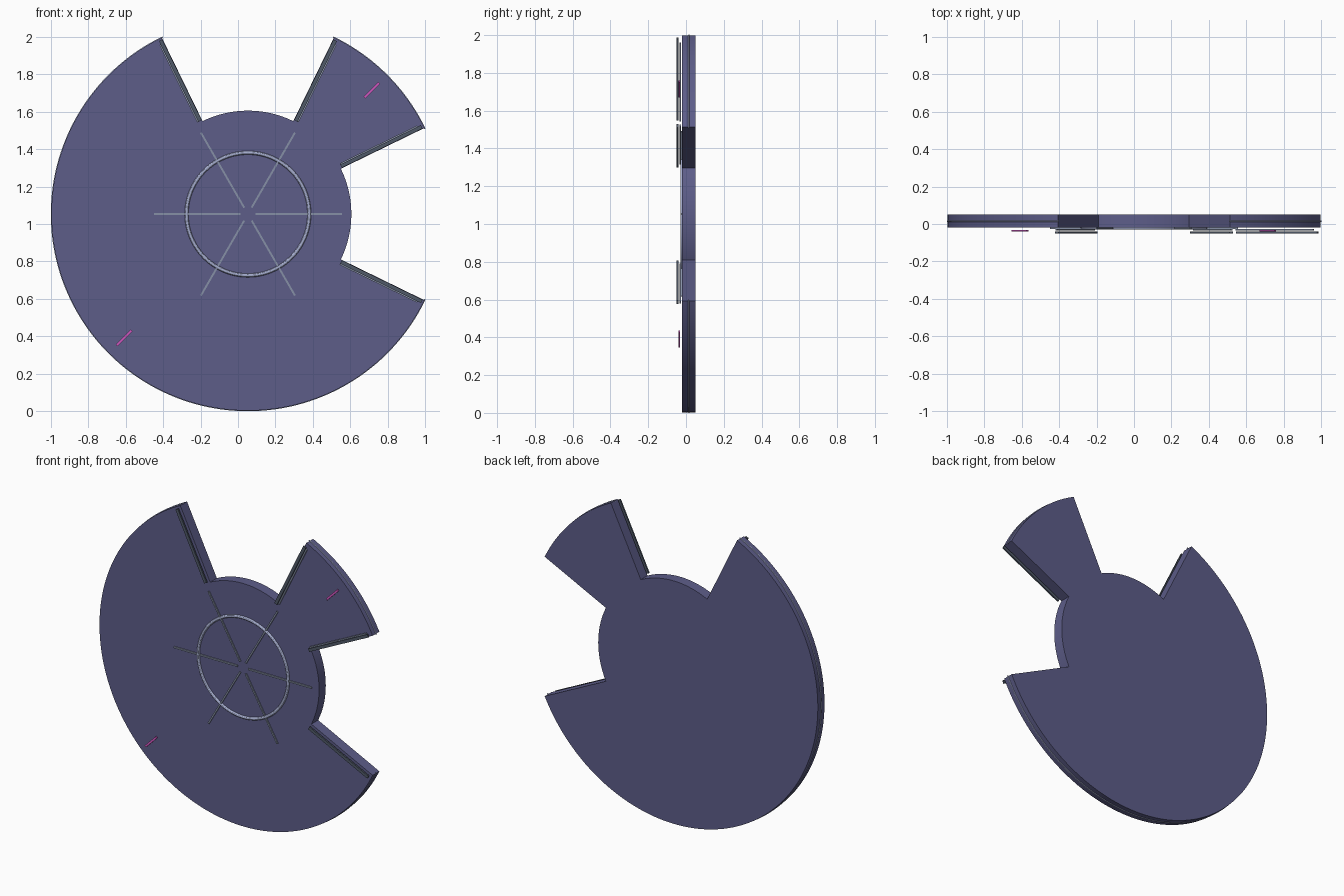
import bpy, bmesh
from math import sin, cos, radians, pi

if "Cube" in bpy.data.objects:
    bpy.data.objects.remove(bpy.data.objects["Cube"])

R, HUB = 1.0505, 0.553          # outer and hub radius
CX, CZ = 0.053, 1.053           # wheel centre
Y0, Y1 = -0.02, 0.05            # front and back of the plate


def material(name, rgb):
    m = bpy.data.materials.new(name)
    m.diffuse_color = (*rgb, 1)
    m.use_nodes = True
    m.node_tree.nodes["Principled BSDF"].inputs["Base Color"].default_value = m.diffuse_color
    return m


BODY = material("indigo", (0.11, 0.11, 0.25))
DARK = material("dark_slate", (0.08, 0.10, 0.14))
STEEL = material("steel", (0.24, 0.28, 0.38))
PALE = material("pale_blue", (0.38, 0.42, 0.62))
PINK = material("magenta", (0.65, 0.10, 0.55))


def polar(r, deg, side=0.0):
    a = radians(deg)
    return (CX + r * cos(a) - side * sin(a), CZ + r * sin(a) + side * cos(a))


def arc(r, a0, a1, n):
    return [polar(r, a0 + (a1 - a0) * i / n) for i in range(n + 1)]


def finish(obj, mat):
    obj.data.materials.clear()
    obj.data.materials.append(mat)
    bpy.ops.object.select_all(action='DESELECT')
    obj.select_set(True)
    bpy.context.view_layer.objects.active = obj
    bpy.ops.object.shade_smooth_by_angle(angle=radians(30))


def slab(name, pts, y0, y1, mat):
    """Extrude an x-z outline from y0 to y1."""
    bm = bmesh.new()
    face = bm.faces.new([bm.verts.new((x, y0, z)) for x, z in pts])
    ext = bmesh.ops.extrude_face_region(bm, geom=[face])
    moved = [v for v in ext['geom'] if isinstance(v, bmesh.types.BMVert)]
    bmesh.ops.translate(bm, verts=moved, vec=(0, y1 - y0, 0))
    bmesh.ops.recalc_face_normals(bm, faces=bm.faces)
    me = bpy.data.meshes.new(name)
    bm.to_mesh(me)
    bm.free()
    obj = bpy.data.objects.new(name, me)
    bpy.context.collection.objects.link(obj)
    finish(obj, mat)


def bar(name, r0, r1, deg, side, width, y, depth, mat):
    """Radial bar, shifted sideways from its radius by side."""
    h = width / 2
    pts = [polar(r0, deg, side - h), polar(r1, deg, side - h),
           polar(r1, deg, side + h), polar(r0, deg, side + h)]
    slab(name, pts, y - depth / 2, y + depth / 2, mat)


# hub disc
slab("hub", arc(HUB, 0, 360, 128)[:-1], Y0, Y1, BODY)

# small and large outer sectors, leaving two notches
for label, a0, a1 in (("small", 26, 64), ("large", 116, 334)):
    n = int((a1 - a0) / 2)
    inner = HUB - 0.004
    slab(label + "_sector", arc(R, a0, a1, n * 2) + arc(inner, a1, a0, n), Y0, Y1, BODY)

    # thin trim around the rim
    cu = bpy.data.curves.new(label + "_rim_trim", 'CURVE')
    cu.dimensions = '3D'
    cu.bevel_depth, cu.bevel_resolution, cu.use_fill_caps = 0.004, 1, True
    path = arc(R, a0 - 0.3, a1 + 0.3, n)
    sp = cu.splines.new('POLY')
    sp.points.add(len(path) - 1)
    for p, (x, z) in zip(sp.points, path):
        p.co = (x, 0.015, z, 1)
    ob = bpy.data.objects.new(label + "_rim_trim", cu)
    bpy.context.collection.objects.link(ob)
    bpy.ops.object.select_all(action='DESELECT')
    ob.select_set(True)
    bpy.context.view_layer.objects.active = ob
    bpy.ops.object.convert(target='MESH')
    finish(bpy.context.view_layer.objects.active, PALE)

    # edge strips and rods floating in front of the notch edges
    for end, deg, s in (("start", a0, 1), ("end", a1, -1)):
        bar(f"{label}_{end}_edge_strip", 0.56, 1.04, deg, s * 0.012, 0.02, -0.045, 0.01, DARK)
        bar(f"{label}_{end}_edge_rod", 0.56, 1.02, deg, s * 0.024, 0.01, -0.031, 0.009, STEEL)

# ring on the hub
bpy.ops.mesh.primitive_torus_add(location=(CX, -0.02, CZ), rotation=(pi / 2, 0, 0),
                                 major_radius=0.328, minor_radius=0.01,
                                 major_segments=96, minor_segments=12)
bpy.context.object.name = "hub_ring"
finish(bpy.context.object, PALE)

# six spokes
for i in range(6):
    bar(f"spoke_{i + 1}", 0.04, 0.503, i * 60, 0, 0.01, -0.022, 0.012, STEEL)

# two diagonal markers
for i, deg in enumerate((45, 225)):
    bar(f"marker_{i + 1}", 0.88, 0.993, deg, 0, 0.013, -0.036, 0.01, PINK)
